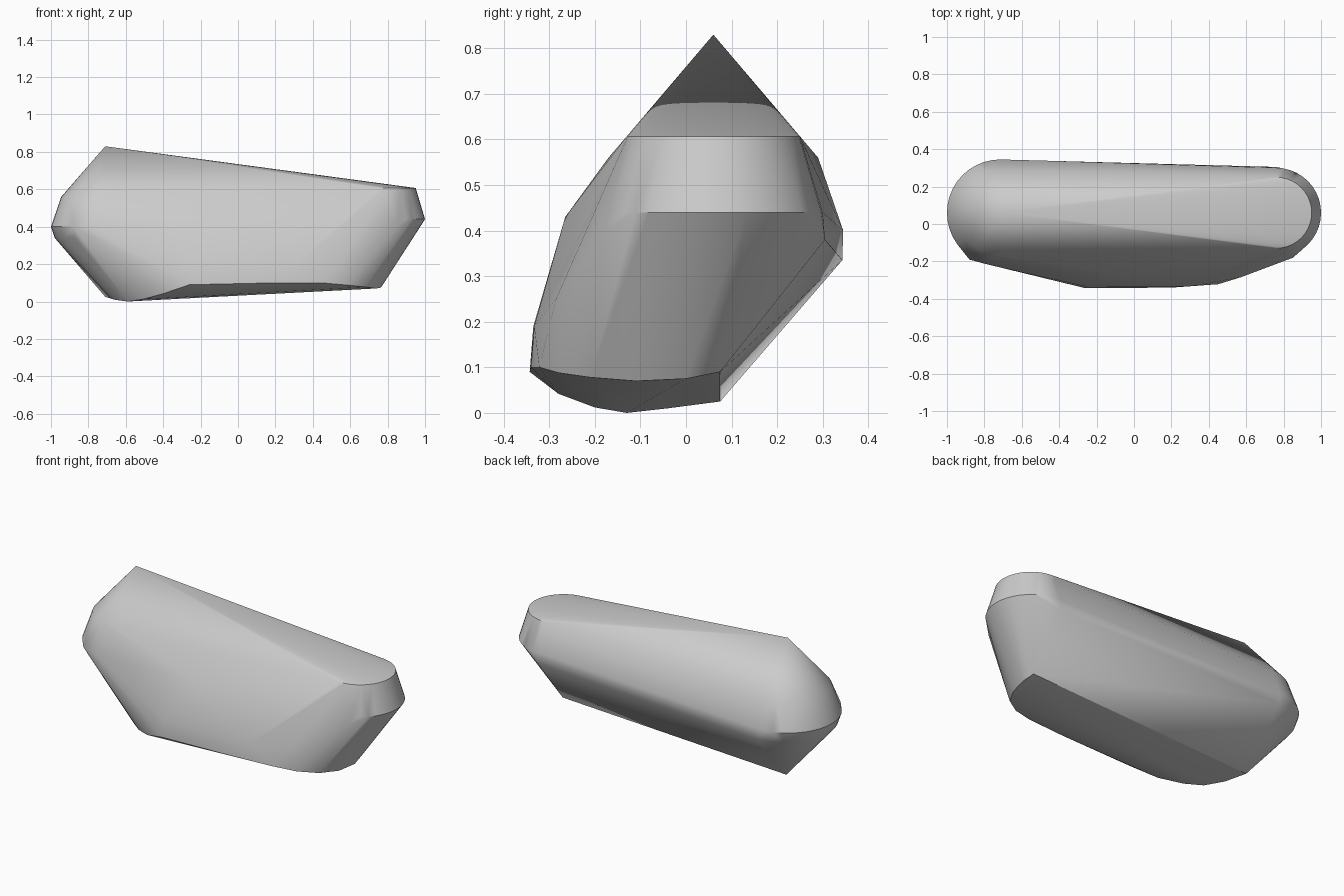
import bpy, bmesh
from math import sin, cos, radians

cube = bpy.data.objects.get("Cube")
if cube:
    bpy.data.objects.remove(cube)

MID_Y = 0.06
LEFT_X, RIGHT_X = -0.715, 0.76


def end_arc(x, radius, z, side, steps=20):
    """Half circle of points capping one end of the stone."""
    pts = []
    for i in range(steps + 1):
        a = radians(-90 + 180 * i / steps)
        pts.append((x + side * radius * cos(a), MID_Y + radius * sin(a), z))
    return pts


# Sharp peak and rounded end with the tall side
points = [(-0.71, MID_Y, 0.83)]
points += end_arc(LEFT_X, 0.23, 0.56, -1)
points += end_arc(LEFT_X, 0.285, 0.40, -1)
points += end_arc(LEFT_X, 0.265, 0.34, -1)
points += [(LEFT_X, 0.343, 0.335), (-0.88, -0.19, 0.40)]

# Low end: flat top rim and wider girdle
points += end_arc(RIGHT_X, 0.19, 0.607, 1)
points += end_arc(RIGHT_X, 0.24, 0.44, 1)
points += [(RIGHT_X, 0.305, 0.38), (0.85, -0.18, 0.40)]

# Bulging front facets
points += [(-0.1, -0.265, 0.43), (0.3, -0.333, 0.19),
           (-0.25, -0.335, 0.19), (0.57, -0.285, 0.25)]

# Curved keel outline around the underside
points += [(-0.71, 0.075, 0.025), (-0.66, -0.04, 0.01), (-0.59, -0.13, 0.0),
           (-0.51, -0.20, 0.012), (-0.40, -0.28, 0.042), (-0.26, -0.343, 0.09),
           (0.2, -0.34, 0.10), (0.45, -0.322, 0.10), (0.58, -0.28, 0.088),
           (0.68, -0.21, 0.078), (0.74, -0.11, 0.07), (0.765, 0.0, 0.075),
           (0.755, 0.075, 0.09)]

bm = bmesh.new()
for p in points:
    bm.verts.new(p)
hull = bmesh.ops.convex_hull(bm, input=bm.verts[:])
bmesh.ops.delete(bm, geom=[v for v in bm.verts if not v.link_faces], context='VERTS')
bmesh.ops.dissolve_limit(bm, angle_limit=radians(0.5), verts=bm.verts[:], edges=bm.edges[:])
bmesh.ops.recalc_face_normals(bm, faces=bm.faces[:])
mesh = bpy.data.meshes.new("stone")
bm.to_mesh(mesh)
bm.free()

stone = bpy.data.objects.new("stone", mesh)
bpy.context.collection.objects.link(stone)

# Plain grey surface
grey = bpy.data.materials.new("stone grey")
grey.use_nodes = True
colour = (0.6, 0.6, 0.6, 1)
grey.diffuse_color = colour
grey.node_tree.nodes["Principled BSDF"].inputs["Base Color"].default_value = colour
mesh.materials.append(grey)

bpy.ops.object.select_all(action='DESELECT')
stone.select_set(True)
bpy.context.view_layer.objects.active = stone
bpy.ops.object.shade_smooth_by_angle(angle=radians(30))
